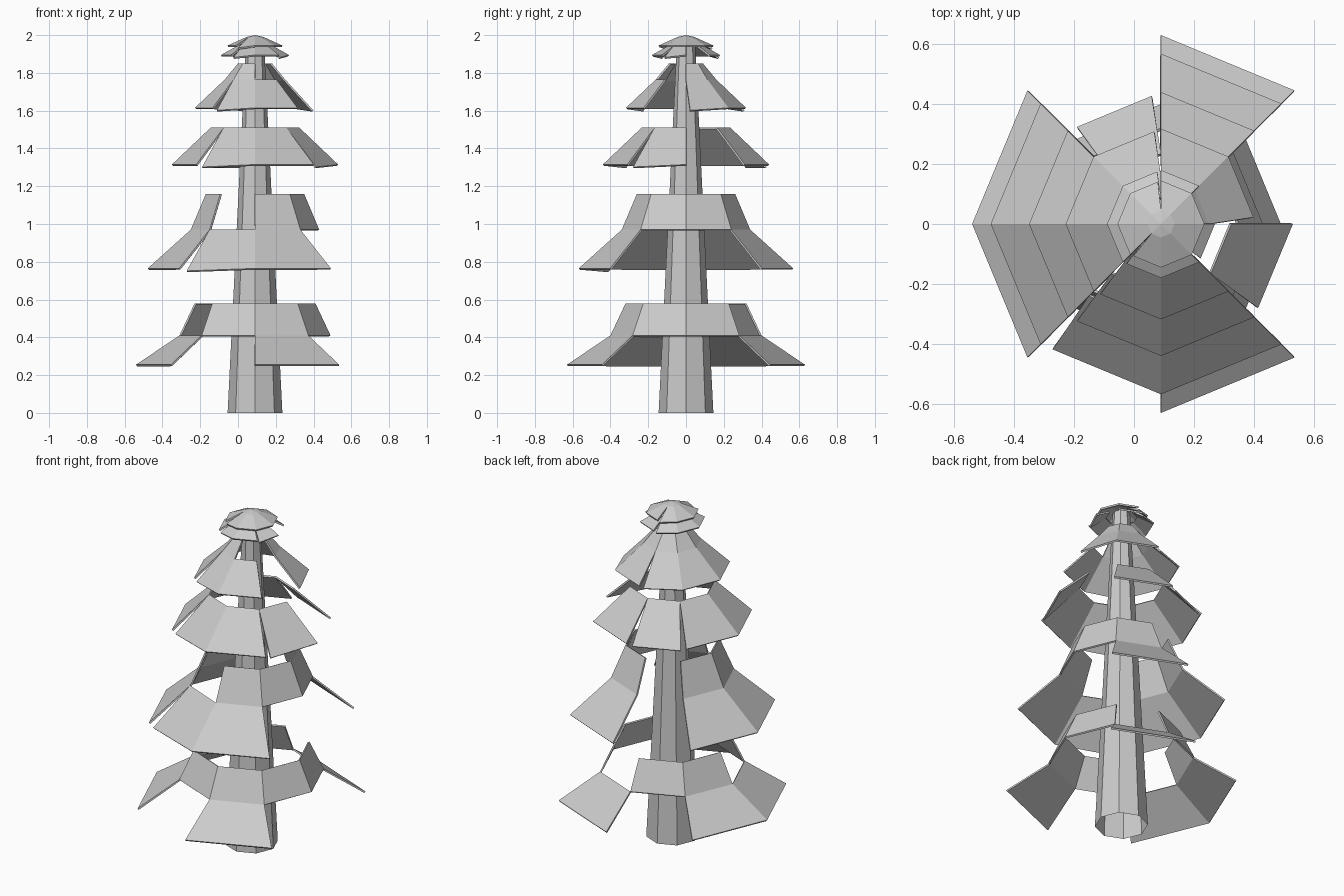
import bpy, bmesh
from math import cos, sin, pi
from mathutils import Vector

if "Cube" in bpy.data.objects:
    bpy.data.objects.remove(bpy.data.objects["Cube"])

CX = 0.09  # trunk axis


def corner(r, z, i):
    a = i * pi / 4
    return Vector((CX + r * cos(a), r * sin(a), z))


def finish(bm, name):
    bmesh.ops.remove_doubles(bm, verts=bm.verts, dist=0.0005)
    me = bpy.data.meshes.new(name)
    bm.to_mesh(me)
    bm.free()
    ob = bpy.data.objects.new(name, me)
    bpy.context.collection.objects.link(ob)
    return ob


def tier(name, rings):
    """Each ring: (r_low, z_low, r_high, z_high, sectors, loose starts, loose ends)."""
    bm = bmesh.new()
    for r0, z0, r1, z1, sectors, starts, ends in rings:
        for s in sectors:
            a, b = corner(r0, z0, s), corner(r0, z0, s + 1)
            c, d = corner(r1, z1, s + 1), corner(r1, z1, s)
            a2, b2 = a.copy(), b.copy()
            drop = Vector((0, 0, -0.013))
            if s in starts:
                a2 = a.lerp(b, 0.1) + drop
            if s in ends:
                b2 = b.lerp(a, 0.1) + drop
            pts = [a2, b2, c] if r1 == 0 else [a2, b2, c, d]
            bm.faces.new([bm.verts.new(p) for p in pts])
    ob = finish(bm, name)
    m = ob.modifiers.new("thickness", 'SOLIDIFY')
    m.thickness = 0.01
    m.offset = -1


# Tapered eight-sided trunk, open at the base
bm = bmesh.new()
for s in range(8):
    bm.faces.new([bm.verts.new(p) for p in (
        corner(0.145, 0, s), corner(0.145, 0, s + 1),
        corner(0.048, 1.96, s + 1), corner(0.048, 1.96, s))])
finish(bm, "trunk")

# Branch tiers: partly missing panels, sectors counted counter-clockwise from +x
tier("bottom_branches", [
    (0.63, 0.255, 0.40, 0.41, (1, 3, 4, 6), (), ()),
    (0.40, 0.41, 0.32, 0.58, (0, 2, 3, 5, 6, 7), (), ())])
tier("lower_branches", [
    (0.568, 0.765, 0.34, 0.97, (1, 3, 4, 5, 6), (5,), ()),
    (0.34, 0.97, 0.26, 1.16, (0, 1, 3, 4, 6, 7), (), ())])
tier("middle_branches", [
    (0.44, 1.315, 0.235, 1.51, (1, 2, 3, 4, 5, 6, 7), (2, 5, 7), (2,))])
tier("upper_branches", [
    (0.318, 1.615, 0.16, 1.765, (0, 1, 2, 3, 4, 5, 6), (0, 2, 5), ()),
    (0.16, 1.765, 0.09, 1.85, (0, 1, 2, 3, 4, 5), (), ())])

# Crown: small skirt and pointed cap
tier("crown_skirt", [
    (0.18, 1.895, 0.09, 1.945, (1, 2, 3, 4, 5, 6, 7), (2, 5, 7), ())])
tier("crown_cap", [
    (0.145, 1.945, 0.045, 1.99, range(8), (2, 5), ()),
    (0.045, 1.99, 0, 2.0, range(8), (), ())])
